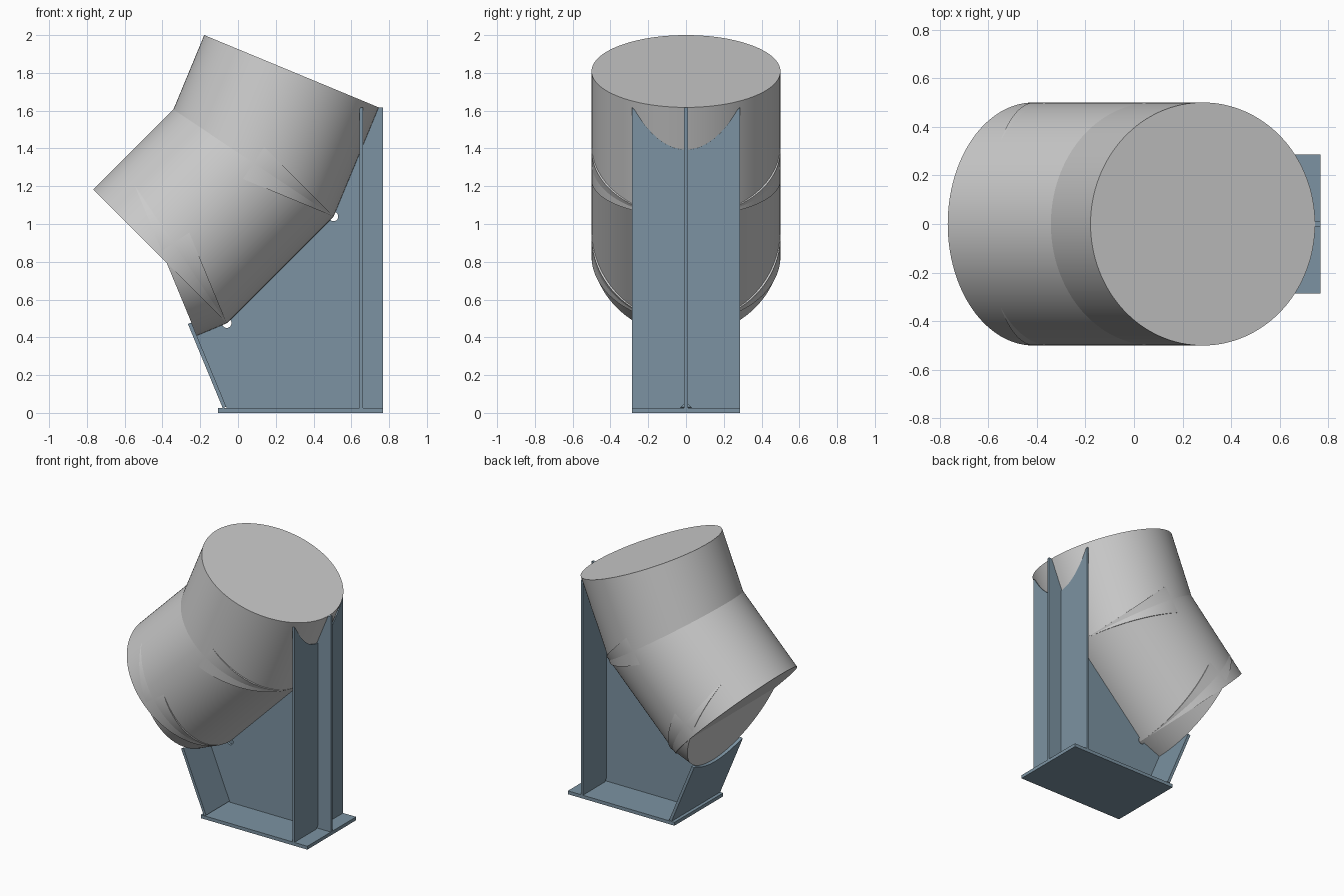
import bpy, bmesh, math
from mathutils import Vector, Matrix

if "Cube" in bpy.data.objects:
    bpy.data.objects.remove(bpy.data.objects["Cube"])

A = math.radians(22.5)
S, C = math.sin(A), math.cos(A)
R = 0.5              # pipe radius
HALF = 0.285         # half width of the support plates
BASE_T = 0.025

steel = bpy.data.materials.new("blue_steel")
steel.diffuse_color = (0.20, 0.29, 0.36, 1)
steel.use_nodes = True
steel.node_tree.nodes["Principled BSDF"].inputs["Base Color"].default_value = steel.diffuse_color


def finish(name, bm, mat=None):
    bmesh.ops.recalc_face_normals(bm, faces=bm.faces)
    me = bpy.data.meshes.new(name)
    bm.to_mesh(me)
    bm.free()
    ob = bpy.data.objects.new(name, me)
    bpy.context.collection.objects.link(ob)
    if mat:
        me.materials.append(mat)
    return ob


def plate(name, pts, origin, u, v, thick):
    """Extrude a 2D outline (u, v axes) along u x v, centred on the origin."""
    o, u, v = Vector(origin), Vector(u), Vector(v)
    w = u.cross(v).normalized() * thick
    bm = bmesh.new()
    face = bm.faces.new([bm.verts.new(o + u * a + v * b - w / 2) for a, b in pts])
    ext = bmesh.ops.extrude_face_region(bm, geom=[face])
    bmesh.ops.translate(bm, vec=w, verts=[g for g in ext["geom"] if isinstance(g, bmesh.types.BMVert)])
    return finish(name, bm, steel)


def pipe(name, outer_low, outer_high):
    """Capped cylinder whose outermost line runs between two (x, z) points."""
    a = Vector((outer_low[0], 0, outer_low[1]))
    b = Vector((outer_high[0], 0, outer_high[1]))
    d = (b - a).normalized()
    inward = Vector((-d.z, 0, d.x))
    mid = (a + b) / 2 + inward * R
    m = Matrix((inward, Vector((0, 1, 0)), d)).transposed().to_4x4()
    bm = bmesh.new()
    bmesh.ops.create_cone(bm, cap_ends=True, segments=128, radius1=R, radius2=R,
                          depth=(b - a).length, matrix=Matrix.Translation(mid) @ m)
    ob = finish(name, bm)
    bpy.context.view_layer.objects.active = ob
    ob.select_set(True)
    bpy.ops.object.shade_smooth_by_angle(angle=math.radians(30))
    ob.select_set(False)


# Outer line of the segmented bend, bottom to top
top = (0.745, 2.0 - S)
p2 = (top[0] - 0.625 * S, top[1] - 0.625 * C)
p1 = (p2[0] - 0.565, p2[1] - 0.565)
p0 = (p1[0] - 0.172 * C, p1[1] - 0.172 * S)
pipe("lower_pipe_segment", p0, p1)
pipe("middle_pipe_segment", p1, p2)
pipe("upper_pipe_segment", p2, top)

# Base plate
X0, X1 = -0.105, 0.767
plate("base_plate", [(X0, -HALF), (X1, -HALF), (X1, HALF), (X0, HALF)],
      (0, 0, BASE_T / 2), (1, 0, 0), (0, 1, 0), BASE_T)


def notch(c, start, end, r=0.025, n=12):
    angs = [math.radians(start + (end - start) * i / n) for i in range(n + 1)]
    return [(c[0] + r * math.cos(a), c[1] + r * math.sin(a)) for a in angs]


# Central web following the pipe, with round relief notches at the bends
foot_x = p0[0] + (p0[1] - BASE_T) * S / C
web = [(foot_x, BASE_T), (X1, BASE_T), (X1, top[1]), top]
web += notch(p2, 67.5, -135) + notch(p1, 45, -157.5) + [p0]
plate("centre_web", web, (0, 0, 0), (1, 0, 0), (0, 0, 1), 0.02)


def saddle(y):
    return R - math.sqrt(R * R - y * y)


# Upright flange in two halves, cut to the pipe, inner foot corners chamfered
PX = 0.6525
z_mid = top[1] - (top[0] - PX) * C / S
ys = [HALF + (0.01 - HALF) * i / 24 for i in range(25)]
half = [(0.03, BASE_T), (HALF, BASE_T)]
half += [(y, min(top[1], z_mid + saddle(y) / S)) for y in ys] + [(0.01, BASE_T + 0.02)]
for side, sgn in (("front", -1), ("back", 1)):
    plate("upright_flange_" + side, half, (PX, 0, 0), (0, sgn, 0), (0, 0, 1), 0.016)

# Sloping end plate, cradling the lower pipe mouth
T = 0.02
slope_len = (p0[1] - BASE_T) / C
ys = [HALF - 2 * HALF * i / 32 for i in range(33)]
outline = [(-HALF, 0.008), (HALF, 0.008)] + [(y, slope_len + min(saddle(y), 0.075)) for y in ys]
plate("sloping_end_plate", outline, (foot_x - C * T / 2, 0, BASE_T - S * T / 2),
      (0, 1, 0), (-S, 0, C), T)
